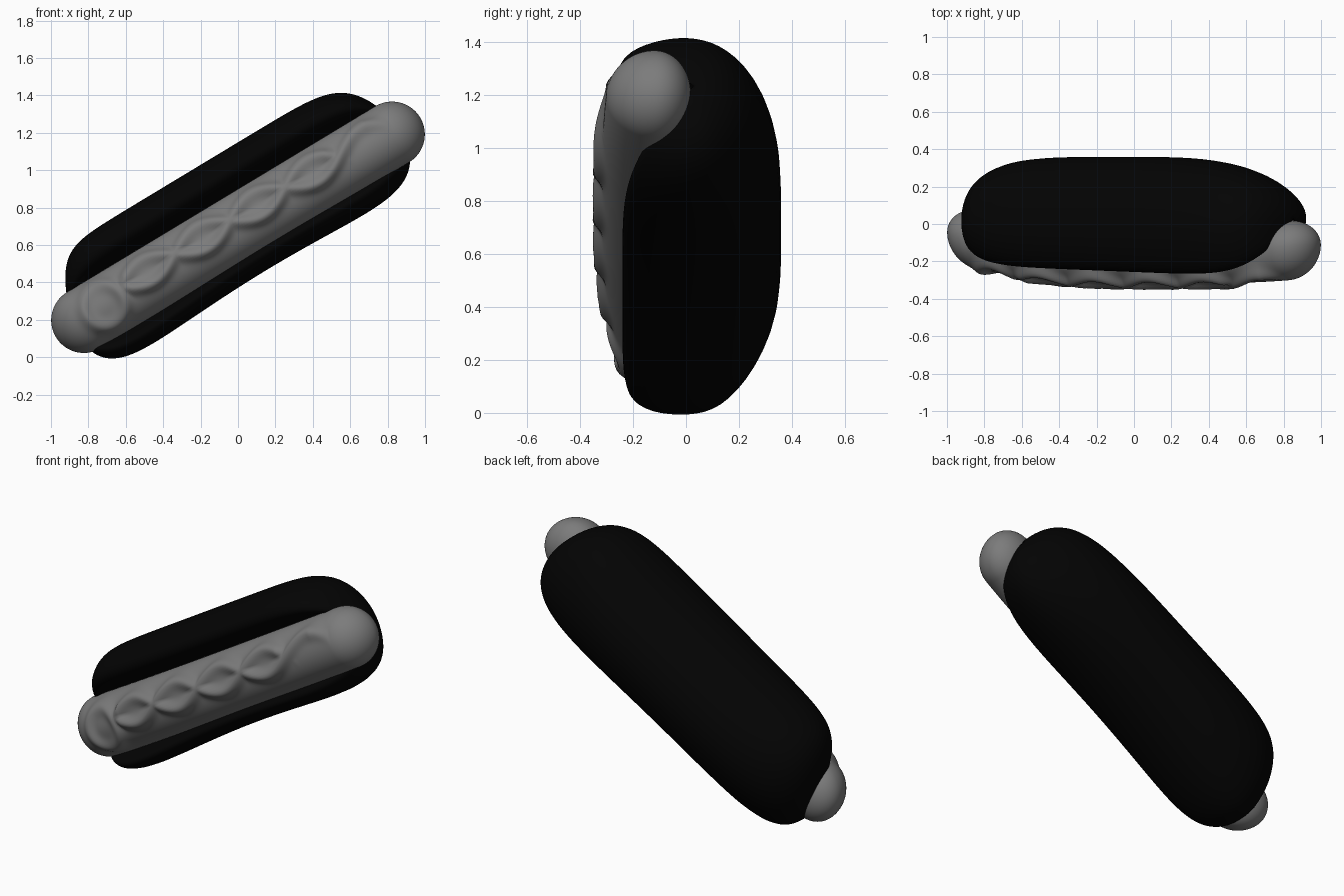
import bpy, bmesh, math
from mathutils import Vector

cube = bpy.data.objects.get("Cube")
if cube:
    bpy.data.objects.remove(cube)

TILT = math.radians(31.1)
ALONG = Vector((math.cos(TILT), 0, math.sin(TILT)))
ACROSS = Vector((-math.sin(TILT), 0, math.cos(TILT)))
CENTRE = Vector((0, 0, 0.695))


def place(u, y, n):
    """Point from distance along the bun, depth and distance across it."""
    return CENTRE + ALONG * u + ACROSS * n + Vector((0, y, 0))


def material(name, value):
    mat = bpy.data.materials.new(name)
    mat.use_nodes = True
    mat.diffuse_color = (value, value, value, 1)
    mat.node_tree.nodes["Principled BSDF"].inputs["Base Color"].default_value = (value, value, value, 1)
    return mat


def loft(name, rings, mat):
    """Skin closed rings of points and cap both ends."""
    bm = bmesh.new()
    loops = [[bm.verts.new(p) for p in ring] for ring in rings]
    count = len(loops[0])
    for a, b in zip(loops, loops[1:]):
        for i in range(count):
            j = (i + 1) % count
            bm.faces.new((a[i], a[j], b[j], b[i]))
    bm.faces.new(loops[0])
    bm.faces.new(loops[-1])
    bmesh.ops.recalc_face_normals(bm, faces=bm.faces)
    for face in bm.faces:
        face.smooth = True
    mesh = bpy.data.meshes.new(name)
    bm.to_mesh(mesh)
    bm.free()
    mesh.materials.append(mat)
    obj = bpy.data.objects.new(name, mesh)
    bpy.context.collection.objects.link(obj)
    return obj


# Bun: a C-shaped section (depth, across) that shrinks towards rounded ends
SECTION = [(-.27, -.2), (-.19, -.265), (0, -.303), (.18, -.265), (.315, -.135),
           (.378, .05), (.325, .24), (.18, .36), (0, .4), (-.15, .375),
           (-.26, .31), (-.25, .24), (-.15, .2), (-.03, .17), (.03, .06),
           (.03, -.05), (-.05, -.14), (-.17, -.16)]


def taper(t, power):
    return math.sqrt(1 - abs(t) ** power)


def bun_ring(t):
    right = t > 0
    wide = taper(t, 8 if right else 10)
    ring = []
    for y, n in SECTION:
        if y > 0:
            depth = y * taper(t, 3.5 if right else 5)
        elif n < 0:
            depth = y * taper(t, 4 if right else 8)
        else:
            depth = (y * (1 + .14 * t)) * taper(t, 6)
        across = .02 + (n - .02) * wide
        if n < -.15:
            across += .016 * math.cos(t * math.pi)  # slight waist underneath
            if y < -.1:
                across += .02 * t                   # lip rises towards the high end
        skew = (-.1 if right else .2) * across * t ** 4
        u = t * (1.01 if right else 1.02) + skew
        ring.append(place(u, depth + .03 * t ** 8, across))
    return ring


STATIONS = 28
bun = loft("bun", [bun_ring(.999 * math.sin(math.pi * (i / STATIONS - .5)))
                   for i in range(STATIONS + 1)], material("black bun", .001))
bun.modifiers.new("smooth", "SUBSURF").levels = 2
bun.modifiers["smooth"].render_levels = 2

# Sausage: a bowed capsule with the sauce ridge raised from its front
RADIUS, HALF = .175, 1.137


def clamp(x):
    return min(1, max(0, x))


def ridge(u, n):
    """Height of the sauce: two crossing strands and a curl at the low end."""
    height = 0
    phase = math.pi * (u + .02) / .345
    slope = .065 * math.pi / .345 * math.cos(phase)
    for sign, end in ((1, .98), (-1, .72)):
        gap = (n - .045 - sign * .065 * math.sin(phase)) / math.sqrt(1 + slope ** 2)
        fade = clamp((u + .76) / .1) * clamp((end - u) / .12)
        height = max(height, .034 * fade * math.exp(-(gap / .032) ** 2))
    curl = math.hypot(u + .83, n - .01) - .11
    return max(height, .024 * math.exp(-(curl / .036) ** 2))


def sausage_ring(t, sides=96):
    u = HALF * math.sin(math.pi / 2 * t)
    over = max(0, abs(u) - (HALF - RADIUS))
    r = math.sqrt(max(RADIUS ** 2 - over ** 2, 1e-6))
    bow = -.143 + .08 * max(0, -u) ** 2 + .02 * max(0, u) ** 4
    ring = []
    for k in range(sides):
        a = 2 * math.pi * k / sides
        facing = math.cos(a)
        rise = ridge(u, r * math.sin(a)) * clamp(facing * 2)
        depth = (r + rise) * facing * (1 if facing > 0 else .82)
        ring.append(place(u, bow - depth, (r + rise) * math.sin(a)))
    return ring


RINGS = 280
loft("sausage_with_sauce", [sausage_ring(.999 * (2 * i / RINGS - 1))
                            for i in range(RINGS + 1)], material("grey sausage", .2))
